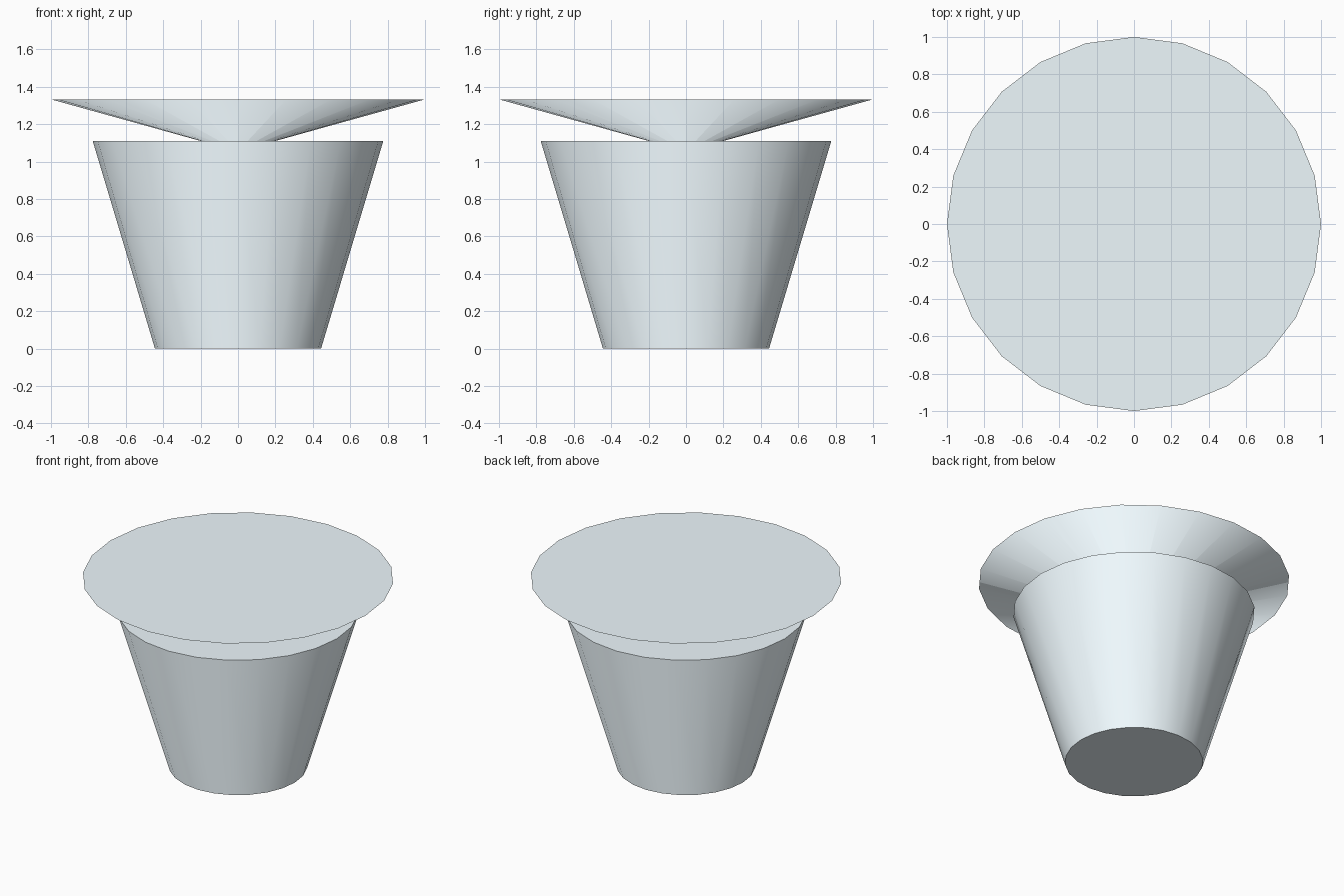
import bpy
import math
from mathutils import Vector

if "Cube" in bpy.data.objects:
    bpy.data.objects.remove(bpy.data.objects["Cube"])

SIDES = 24

# Pale blue finish shared by both parts
blue = bpy.data.materials.new("pale_blue")
blue.diffuse_color = (0.86, 0.95, 0.99, 1)
blue.use_nodes = True
blue.node_tree.nodes["Principled BSDF"].inputs["Base Color"].default_value = blue.diffuse_color


def tapered(name, r_bottom, r_top, z_bottom, z_top):
    """Closed round part, its side shaded outward like a plain cylinder."""
    bpy.ops.mesh.primitive_cone_add(
        vertices=SIDES, radius1=r_bottom, radius2=r_top,
        depth=z_top - z_bottom, location=(0, 0, (z_bottom + z_top) / 2))
    part = bpy.context.object
    part.name = name
    bpy.ops.object.shade_smooth_by_angle(angle=math.radians(30))
    mesh = part.data
    mesh.materials.append(blue)

    # Flat caps keep their own normal, the side points straight outward
    normals = [Vector((0, 0, 1))] * len(mesh.loops)
    for face in mesh.polygons:
        for i in face.loop_indices:
            if len(face.vertices) > 4:
                normals[i] = face.normal.copy()
                continue
            co = mesh.vertices[mesh.loops[i].vertex_index].co
            out = Vector((co.x, co.y, 0))
            if out.length < 0.001:
                out = Vector((face.center.x, face.center.y, 0))
            normals[i] = out.normalized()
    mesh.normals_split_custom_set(normals)
    return part


# Solid tapered pot, wider at the rim
tapered("pot_body", 0.444, 0.777, 0.0, 1.111)

# Shallow inverted cone with a flat top, its tip sunk into the pot
tapered("flared_top", 0.0, 1.0, 1.055, 1.333)
